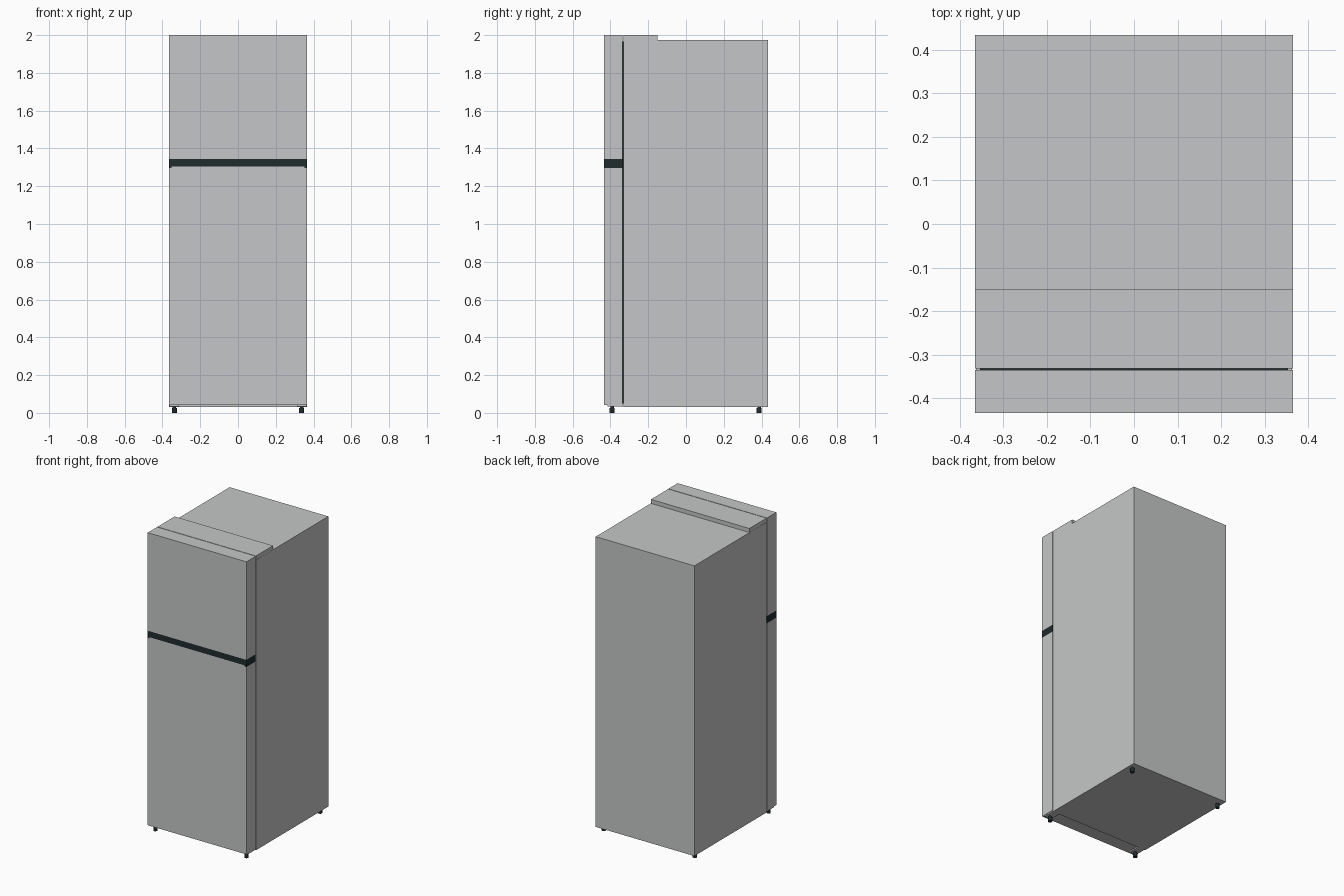
import bpy
import bmesh

cube = bpy.data.objects.get("Cube")
if cube:
    bpy.data.objects.remove(cube, do_unlink=True)


def material(name, rgb):
    mat = bpy.data.materials.new(name)
    mat.use_nodes = True
    color = (*rgb, 1.0)
    mat.diffuse_color = color
    mat.node_tree.nodes["Principled BSDF"].inputs["Base Color"].default_value = color
    return mat


steel = material("light grey steel", (0.56, 0.565, 0.57))
dark = material("dark trim", (0.014, 0.025, 0.027))


def finish(bm, name, mat):
    mesh = bpy.data.meshes.new(name)
    bm.to_mesh(mesh)
    bm.free()
    mesh.materials.append(mat)
    obj = bpy.data.objects.new(name, mesh)
    bpy.context.collection.objects.link(obj)
    return obj


def box(name, x, y, z, mat):
    """Box spanning the given (low, high) range on each axis."""
    bm = bmesh.new()
    bmesh.ops.create_cube(bm, size=1)
    for v in bm.verts:
        v.co = [lo + (c + 0.5) * (hi - lo) for c, (lo, hi) in zip(v.co, (x, y, z))]
    return finish(bm, name, mat)


def cylinder(name, x, y, z, radius, mat):
    """Upright cylinder between two heights."""
    bm = bmesh.new()
    bmesh.ops.create_cone(bm, cap_ends=True, segments=16, radius1=radius,
                          radius2=radius, depth=z[1] - z[0])
    bmesh.ops.translate(bm, verts=bm.verts, vec=(x, y, sum(z) / 2))
    for f in bm.faces:
        f.smooth = abs(f.normal.z) < 0.5
    obj = finish(bm, name, mat)
    for e in obj.data.edges:
        a, b = (obj.data.vertices[i].co.z for i in e.vertices)
        e.use_edge_sharp = abs(a - b) < 0.001
    return obj


W = 0.365
FRONT, DOOR_BACK, BODY_FRONT, BACK = -0.433, -0.335, -0.331, 0.433
width = (-W, W)
door_depth = (FRONT, DOOR_BACK)

# Cabinet, hinge cover and the seal between cabinet and doors
box("cabinet", width, (BODY_FRONT, BACK), (0.032, 1.973), steel)
box("hinge_cover", (-W + 0.001, W - 0.001), (BODY_FRONT, -0.15), (1.973, 2.0), steel)
box("door_seal", (-W + 0.012, W - 0.012), (DOOR_BACK, BODY_FRONT), (0.05, 1.965), dark)

# Doors
box("freezer_door", width, door_depth, (1.344, 2.0), steel)
box("fridge_door", width, door_depth, (0.043, 1.296), steel)

# Handle band: full-width strip with lower end caps and a grip lip between them
box("handle_band", width, door_depth, (1.304, 1.344), dark)
for side, s in (("right", -1), ("left", 1)):
    box(side + "_handle_cap", sorted((s * W, s * (W - 0.014))), door_depth,
        (1.296, 1.304), dark)
box("grip_lip", (-W + 0.014, W - 0.014), door_depth, (1.296, 1.304), steel)

# Feet, with a small mounting plate under the door
for side, x in (("right", -0.337), ("left", 0.337)):
    for end, y, top in (("front", -0.391, 0.036), ("back", 0.387, 0.032)):
        cylinder(f"{end}_{side}_foot", x, y, (0, 0.027), 0.0135, dark)
        cylinder(f"{end}_{side}_foot_stem", x, y, (0.027, top), 0.009, dark)
    box(side + "_foot_plate", (x - 0.025, x + 0.025), (-0.415, -0.33),
        (0.035, 0.043), steel)
